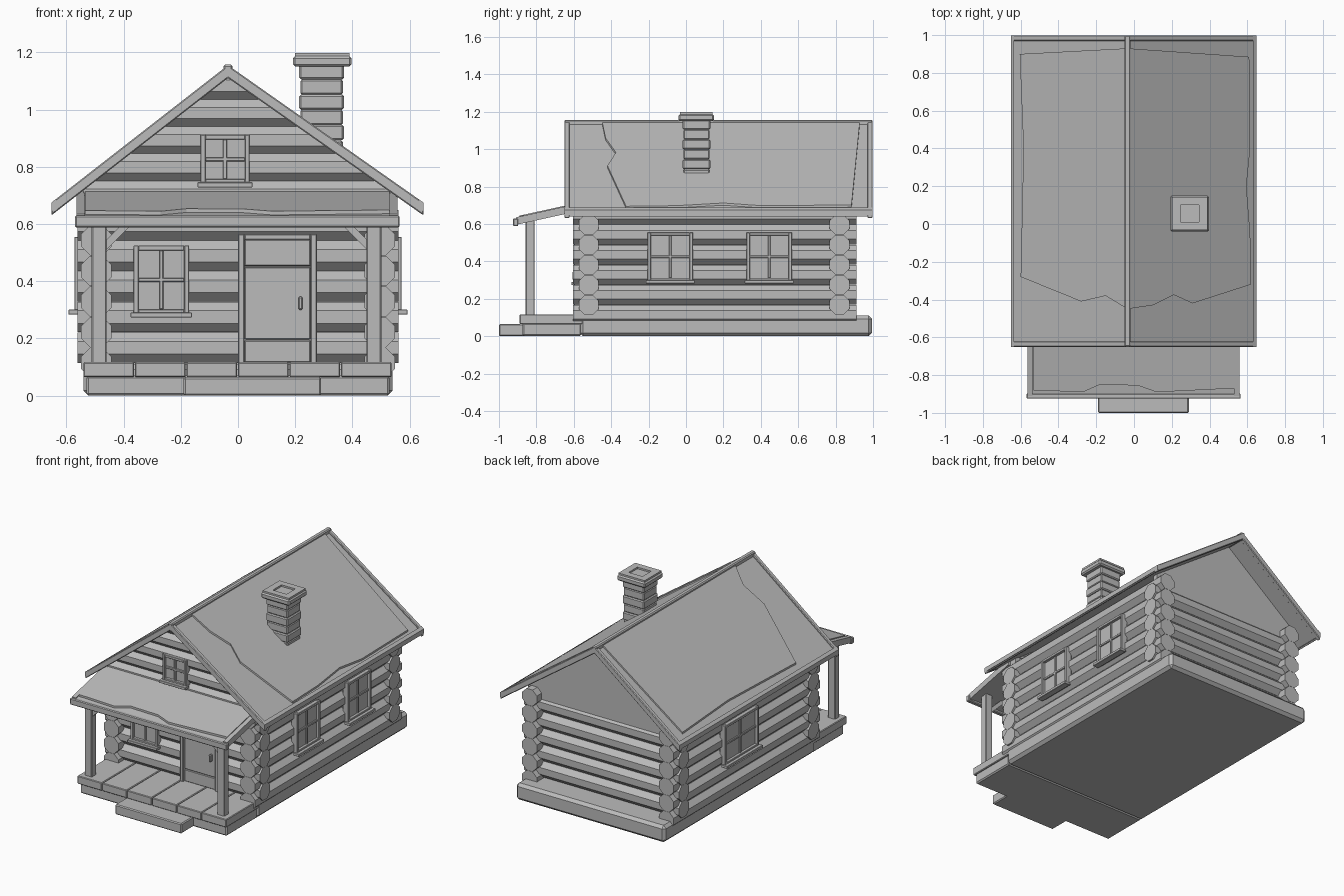
import bpy, bmesh, math
from mathutils import Matrix, Vector

cube = bpy.data.objects.get("Cube")
if cube:
    bpy.data.objects.remove(cube, do_unlink=True)

GREY = (0.5, 0.5, 0.5, 1)
mat = bpy.data.materials.new("plain grey")
mat.use_nodes = True
mat.diffuse_color = GREY
mat.node_tree.nodes["Principled BSDF"].inputs["Base Color"].default_value = GREY

RIDGE_X, RIDGE_Z = -0.035, 1.155
EAVE_L, EAVE_R, EAVE_Z = -0.652, 0.648, 0.675


def finish(name, bm, bevel=0, matrix=None):
    bmesh.ops.recalc_face_normals(bm, faces=bm.faces[:])
    mesh = bpy.data.meshes.new(name)
    bm.to_mesh(mesh)
    bm.free()
    mesh.materials.append(mat)
    ob = bpy.data.objects.new(name, mesh)
    bpy.context.scene.collection.objects.link(ob)
    if matrix:
        ob.matrix_world = matrix
    if bevel:
        mod = ob.modifiers.new("bevel", "BEVEL")
        mod.width, mod.segments = bevel, 1
    return ob


def boxes(name, parts, bevel=0, matrix=None):
    """One object made of boxes given as x0, x1, y0, y1, z0, z1."""
    bm = bmesh.new()
    for x0, x1, y0, y1, z0, z1 in parts:
        centre = Matrix.Translation(((x0 + x1) / 2, (y0 + y1) / 2, (z0 + z1) / 2))
        bmesh.ops.create_cube(bm, size=1, matrix=centre @ Matrix.Diagonal((x1 - x0, y1 - y0, z1 - z0, 1)))
    return finish(name, bm, bevel, matrix)


def prism(name, points, offset, bevel=0):
    """A flat polygon swept along an offset vector."""
    bm = bmesh.new()
    face = bm.faces.new([bm.verts.new(p) for p in points])
    swept = bmesh.ops.extrude_face_region(bm, geom=[face])["geom"]
    verts = [v for v in swept if isinstance(v, bmesh.types.BMVert)]
    bmesh.ops.translate(bm, vec=offset, verts=verts)
    return finish(name, bm, bevel)


def log(name, centre, length, axis, radius, clip=False):
    """Eight-sided log, optionally trimmed beneath the roof."""
    turn = Matrix.Rotation(math.pi / 2, 4, "Y" if axis == "X" else "X")
    r = radius / math.cos(math.pi / 8)
    bm = bmesh.new()
    bmesh.ops.create_cone(bm, cap_ends=True, segments=8, radius1=r, radius2=r, depth=length,
                          matrix=Matrix.Translation(centre) @ turn @ Matrix.Rotation(math.pi / 8, 4, "Z"))
    if clip:
        for eave in (EAVE_L, EAVE_R):
            run = eave - RIDGE_X
            normal = Vector((math.copysign(RIDGE_Z - EAVE_Z, run), 0, abs(run)))
            cut = bmesh.ops.bisect_plane(bm, geom=bm.verts[:] + bm.edges[:] + bm.faces[:],
                                         plane_co=(RIDGE_X, 0, RIDGE_Z - 0.03), plane_no=normal, clear_outer=True)
            rim = [e for e in cut["geom_cut"] if isinstance(e, bmesh.types.BMEdge)]
            if rim:
                bmesh.ops.contextual_create(bm, geom=rim)
    return finish(name, bm)


def roof_z(x):
    eave = EAVE_L if x < RIDGE_X else EAVE_R
    return RIDGE_Z - (RIDGE_Z - EAVE_Z) * (x - RIDGE_X) / (eave - RIDGE_X)


def porch_z(y):
    return 0.632 + 0.22 * (y + 0.925)


# Foundation, porch deck and step
boxes("foundation", [(-0.54, 0.54, -0.57, 0.995, 0, 0.11)], 0.018)
boxes("porch_foundation", [(-0.53, 0.53, -0.875, -0.56, 0, 0.07)], 0.008)
plank = 1.08 / 6
boxes("porch_planks", [(-0.54 + i * plank, -0.543 + (i + 1) * plank, -0.89, -0.51, 0.065, 0.117)
                       for i in range(6)], 0.004)
boxes("front_step", [(-0.19, 0.29, -1, -0.86, 0, 0.065)], 0.006)

# Walls and crossing logs
boxes("wall_core", [(-0.49, 0.49, -0.52, 0.82, 0.1, 0.65)])
for i in range(5):
    z = 0.168 + 0.107 * i
    for side, y in (("front", -0.52), ("back", 0.82)):
        log(f"{side}_log_{i + 1}", (0, y, z), 1.12, "X", 0.053)
for i in range(6):
    z = 0.115 + 0.107 * i
    for side, x in (("right", -0.495), ("left", 0.495)):
        log(f"{side}_log_{i + 1}", (x, 0.153, z), 1.515, "Y", 0.053)

# Gables: stepped logs in front, plain board behind
gable = [(-0.54, 0, 0.63), (0.54, 0, 0.63), (0.54, 0, roof_z(0.54) - 0.03),
         (RIDGE_X, 0, RIDGE_Z - 0.03), (-0.54, 0, roof_z(-0.54) - 0.03)]
for name, y in (("front_gable", -0.53), ("back_gable", 0.83)):
    prism(name, [(x, y, z) for x, _, z in gable], (0, 0.03, 0))
for i in range(5):
    log(f"gable_log_{i + 1}", (0, -0.53, 0.703 + 0.095 * i), 1.08, "X", 0.048, True)


# Main roof with raised rims
def roof_profile(name, y0, y1, drop, depth, inset=0):
    xs = (EAVE_L + inset, RIDGE_X, EAVE_R - inset)
    top = [(x, y0, roof_z(x) - drop) for x in xs]
    under = [(x, y0, roof_z(x) - drop - depth) for x in reversed(xs)]
    return prism(name, top + under, (0, y1 - y0, 0), 0.004)


roof_profile("roof", -0.64, 0.985, 0.012, 0.03, 0.005)
roof_profile("front_roof_rim", -0.65, -0.622, 0, 0.045)
roof_profile("back_roof_rim", 0.97, 0.998, 0, 0.045)
boxes("ridge_cap", [(RIDGE_X - 0.016, RIDGE_X + 0.016, -0.65, 0.998, RIDGE_Z - 0.03, RIDGE_Z + 0.002)], 0.006)
for side, a, b in (("right", EAVE_L, EAVE_L + 0.018), ("left", EAVE_R - 0.018, EAVE_R)):
    prism(f"{side}_eave_board", [(a, -0.65, roof_z(a)), (b, -0.65, roof_z(b)),
                                 (b, -0.65, 0.645), (a, -0.65, 0.645)], (0, 1.648, 0))

# Ragged top covering on both slopes
covers = {
    "right": [(RIDGE_X, -0.45), (-0.15, -0.38), (-0.28, -0.41), (-0.6, -0.28), (-0.585, 0.4),
              (-0.605, 0.9), (RIDGE_X, 0.93)],
    "left": [(RIDGE_X, -0.45), (0.1, -0.43), (0.21, -0.375), (0.31, -0.42), (0.62, -0.32),
             (0.615, -0.05), (0.595, 0.2), (0.615, 0.4), (0.61, 0.885), (RIDGE_X, 0.93)],
}
for side, outline in covers.items():
    prism(f"{side}_roof_cover", [(x, y, roof_z(x) - 0.014) for x, y in outline], (0, 0, 0.014))

# Porch roof, rims and ragged covering
prism("porch_roof", [(-0.56, y, porch_z(y) + d) for y, d in
                     ((-0.915, -0.008), (-0.53, -0.008), (-0.53, -0.035), (-0.915, -0.035))], (1.115, 0, 0))
boxes("porch_fascia", [(-0.57, 0.565, -0.925, -0.897, 0.588, 0.63)], 0.005)
for side, x in (("right", -0.565), ("left", 0.53)):
    prism(f"{side}_porch_rim", [(x, y, porch_z(y) + d) for y, d in
                                ((-0.91, 0), (-0.53, 0), (-0.53, -0.04), (-0.91, -0.04))], (0.028, 0, 0))
porch_cover = [(-0.535, -0.88), (-0.27, -0.89), (-0.18, -0.85), (0.02, -0.855), (0.12, -0.89),
               (0.53, -0.87), (0.53, -0.54), (-0.535, -0.54)]
prism("porch_cover", [(x, y, porch_z(y) - 0.01) for x, y in porch_cover], (0, 0, 0.015))

# Porch posts and braces
for side, x, s in (("right", -0.485, 1), ("left", 0.475, -1)):
    boxes(f"{side}_post", [(x - 0.026, x + 0.026, -0.857, -0.81, 0.11, 0.625)], 0.004)
    edge = x + s * 0.02
    prism(f"{side}_brace", [(edge, -0.848, 0.505), (edge, -0.848, 0.54),
                            (edge + s * 0.08, -0.848, 0.62), (edge + s * 0.115, -0.848, 0.62)], (0, 0.028, 0))


# Windows: pane, frame, crossbars and sill
def window(name, place, angle, width, z0, z1, out):
    w, t, mid = width / 2, 0.017, (z0 + z1) / 2
    face, bar = -out - 0.022, -out - 0.012
    parts = [(-w + t / 2, w - t / 2, -out - 0.004, 0.03 - out, z0 + t / 2, z1 - t / 2),
             (-w, -w + t, face, 0.02 - out, z0, z1), (w - t, w, face, 0.02 - out, z0, z1),
             (-w + t, w - t, face, 0.02 - out, z1 - t, z1), (-w + t, w - t, face, 0.02 - out, z0, z0 + t),
             (-0.007, 0.007, bar, -out, z0 + t, z1 - t), (-w + t, w - t, bar, -out, mid - 0.007, mid + 0.007),
             (-w - 0.01, w + 0.01, -out - 0.042, -out, z0 - 0.012, z0 + 0.006)]
    boxes(name, parts, 0.002, Matrix.Translation(place) @ Matrix.Rotation(angle, 4, "Z"))


window("front_window", (-0.268, 0, 0), 0, 0.194, 0.285, 0.525, 0.57)
window("gable_window", (-0.045, 0, 0), 0, 0.172, 0.74, 0.912, 0.575)
window("left_front_window", (0, -0.084, 0), math.pi / 2, 0.242, 0.295, 0.555, 0.55)
window("left_back_window", (0, 0.445, 0), math.pi / 2, 0.242, 0.295, 0.555, 0.55)
window("right_window", (0, 0.235, 0), -math.pi / 2, 0.35, 0.295, 0.555, 0.55)

# Door
boxes("door_frame", [(0, 0.023, -0.6, -0.55, 0.115, 0.565), (0.253, 0.276, -0.6, -0.55, 0.115, 0.565),
                     (0.023, 0.253, -0.6, -0.55, 0.545, 0.565)], 0.003)
boxes("door", [(0.023, 0.253, -0.585, -0.55, a, b)
               for a, b in ((0.117, 0.193), (0.197, 0.449), (0.453, 0.545))], 0.003)
boxes("door_handle", [(0.211, 0.226, -0.607, -0.58, 0.3, 0.346)], 0.004)

# Chimney courses and cap
courses = []
for i in range(6):
    grow = 0.004 * (i % 2)
    z = 0.84 + 0.053 * i
    courses.append((0.218 - grow, 0.366 + grow, -0.014 - grow, 0.126 + grow, z, z + 0.053))
boxes("chimney", courses, 0.006)
rim = [(0.2, 0.245), (0.345, 0.39)]
boxes("chimney_cap", [(0.192, 0.397, -0.04, 0.15, 1.15, 1.187)], 0.008)
boxes("chimney_rim", [(a, b, -0.032, 0.142, 1.18, 1.198) for a, b in rim]
      + [(0.245, 0.345, a, b, 1.18, 1.198) for a, b in ((-0.032, 0.01), (0.1, 0.142))])
